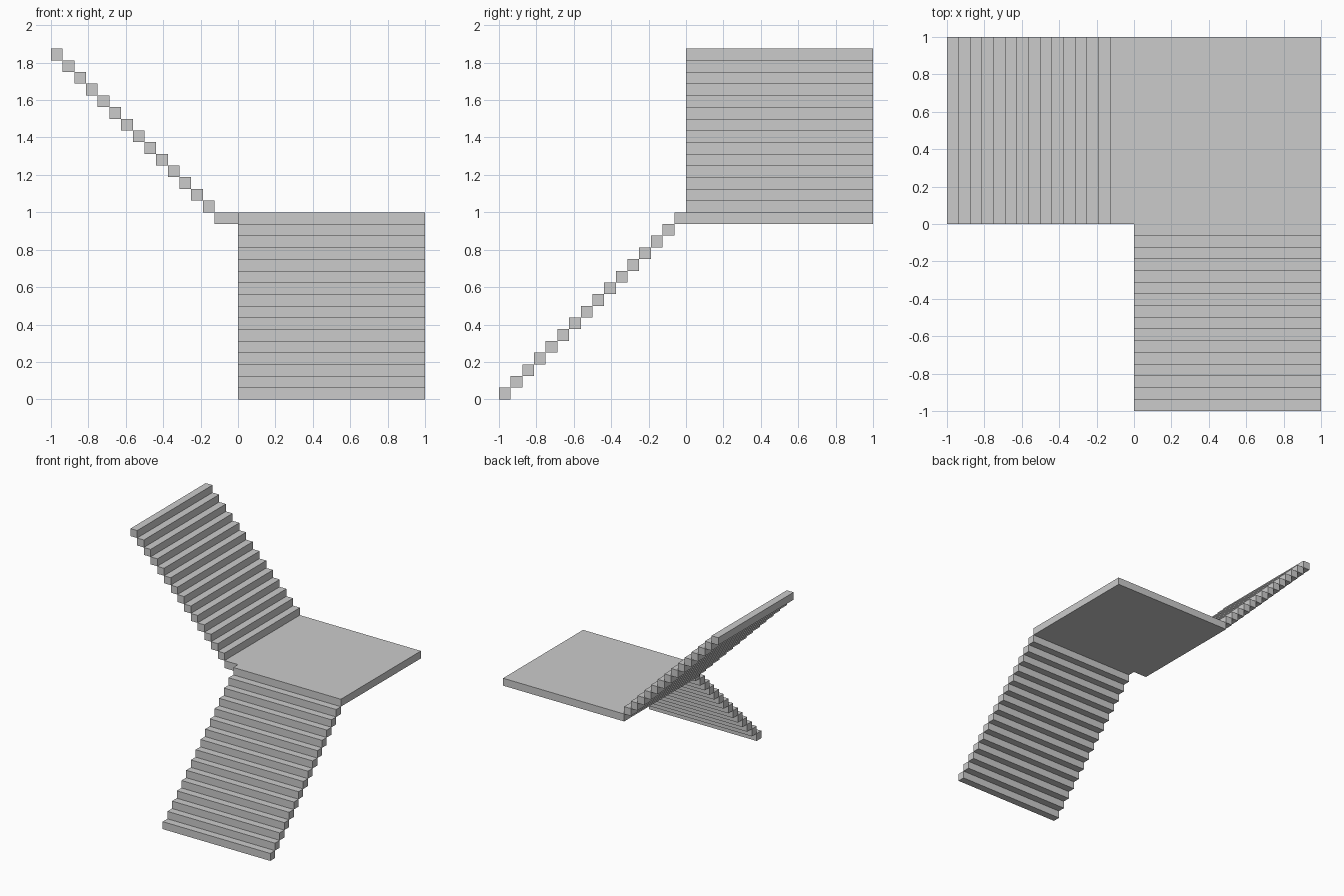
import bpy, bmesh

if "Cube" in bpy.data.objects:
    bpy.data.objects.remove(bpy.data.objects["Cube"])

S = 1 / 16  # tread depth and rise


def prism(name, outline, z0, height):
    """Extrude a plan outline straight up."""
    bm = bmesh.new()
    base = bm.faces.new([bm.verts.new((x, y, z0)) for x, y in outline])
    top = bmesh.ops.extrude_face_region(bm, geom=[base], use_keep_orig=True)["geom"]
    bmesh.ops.translate(bm, vec=(0, 0, height),
                        verts=[v for v in top if isinstance(v, bmesh.types.BMVert)])
    bmesh.ops.recalc_face_normals(bm, faces=bm.faces[:])
    me = bpy.data.meshes.new(name)
    bm.to_mesh(me)
    bm.free()
    ob = bpy.data.objects.new(name, me)
    bpy.context.collection.objects.link(ob)
    return ob


def flight(name, x0, x1, y0, y1, z0, count, step):
    """One tread, repeated diagonally by an array modifier."""
    ob = prism(name, [(x0, y0), (x1, y0), (x1, y1), (x0, y1)], z0, S)
    arr = ob.modifiers.new("steps", 'ARRAY')
    arr.count = count
    arr.use_relative_offset = False
    arr.use_constant_offset = True
    arr.constant_offset_displace = step


# Lower flight climbs towards the back
flight("lower_steps", 0, 1, -1, -1 + S, 0, 15, (0, S, S))

# Corner landing, including the last lower tread and the strip under the upper flight
prism("landing", [(0, -S), (1, -S), (1, 1), (-2 * S, 1), (-2 * S, 0), (0, 0)], 1 - S, S)

# Upper flight climbs towards the left
flight("upper_steps", -3 * S, -2 * S, 0, 1, 1, 14, (-S, 0, S))
